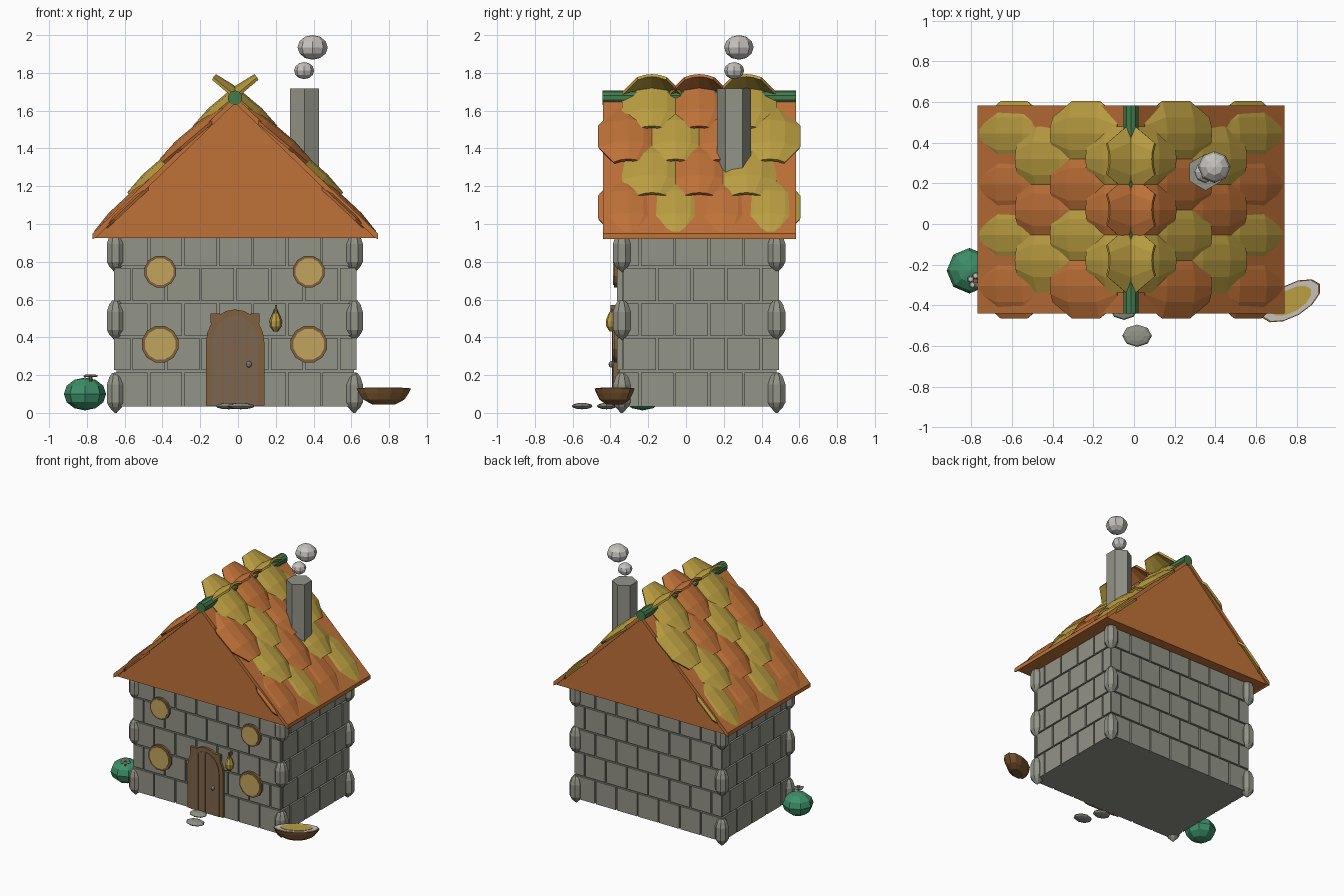
import bpy, bmesh, math
from mathutils import Matrix, Vector

if "Cube" in bpy.data.objects:
    bpy.data.objects.remove(bpy.data.objects["Cube"])

CX, CY = -0.015, 0.062          # house centre


def colour(name, hex_code):
    def lin(c):
        c /= 255
        return c / 12.92 if c <= 0.04045 else ((c + 0.055) / 1.055) ** 2.4
    m = bpy.data.materials.new(name)
    m.diffuse_color = [lin(int(hex_code[i:i + 2], 16)) for i in (0, 2, 4)] + [1]
    m.use_nodes = True
    m.node_tree.nodes["Principled BSDF"].inputs["Base Color"].default_value = m.diffuse_color
    return m


STONE = colour("stone_grey", "929387")
ORANGE = colour("roof_orange", "C07238")
GOLD = colour("golden_yellow", "BC9F42")
GREEN = colour("ridge_green", "437A4B")
DOOR = colour("door_brown", "7C654E")
FRAME = colour("frame_brown", "80603F")
PANE = colour("window_amber", "C2A45C")
TEAL = colour("gourd_green", "3C8F68")
PALE = colour("pale_grey", "C6C2BD")
BOWL = colour("bowl_brown", "7E5830")


def finish(name, bm, mat, fix=True):
    if fix:
        bmesh.ops.recalc_face_normals(bm, faces=bm.faces)
    me = bpy.data.meshes.new(name)
    bm.to_mesh(me)
    bm.free()
    me.materials.append(mat)
    ob = bpy.data.objects.new(name, me)
    bpy.context.collection.objects.link(ob)
    return ob


def add_box(bm, x0, x1, y0, y1, z0, z1):
    m = Matrix.Translation(((x0 + x1) / 2, (y0 + y1) / 2, (z0 + z1) / 2))
    bmesh.ops.create_cube(bm, size=1, matrix=m @ Matrix.Diagonal((x1 - x0, y1 - y0, z1 - z0, 1)))


def add_lathe(bm, profile, segs, loc, turn=0.0, scale=(1, 1, 1), rot=0.0):
    """Spin (radius, z) points into a closed solid."""
    m = Matrix.Translation(loc) @ Matrix.Rotation(rot, 4, 'Z') @ Matrix.Diagonal((*scale, 1))
    rings = []
    for r, z in profile:
        ang = [turn + 2 * math.pi * i / segs for i in range(segs)]
        rings.append([bm.verts.new(m @ Vector((r * math.cos(a), r * math.sin(a), z))) for a in ang])
    for a, b in zip(rings, rings[1:]):
        for i in range(segs):
            j = (i + 1) % segs
            bm.faces.new((a[i], a[j], b[j], b[i]))
    bm.faces.new(rings[0][::-1])
    bm.faces.new(rings[-1])


def add_ball(bm, loc, size, segs=8, rings=6):
    bmesh.ops.create_uvsphere(bm, u_segments=segs, v_segments=rings, radius=1,
                              matrix=Matrix.Translation(loc) @ Matrix.Diagonal((*size, 1)))


def add_plate(bm, pts, y0, y1):
    """Extrude an x-z outline from y0 to y1."""
    a = [bm.verts.new((x, y0, z)) for x, z in pts]
    b = [bm.verts.new((x, y1, z)) for x, z in pts]
    n = len(pts)
    bm.faces.new(a)
    bm.faces.new(b[::-1])
    for i in range(n):
        j = (i + 1) % n
        bm.faces.new((a[i], b[i], b[j], a[j]))


# Wall core and staggered bricks
X0, X1, Y0, Y1 = -0.657, 0.627, -0.365, 0.492
T, GAP, W = 0.014, 0.006, 0.183
bm = bmesh.new()
add_box(bm, X0 + T, X1 - T, Y0 + T, Y1 - T, 0.035, 0.95)
finish("wall_core", bm, STONE)
bm = bmesh.new()
rows = [0.035, 0.22, 0.403, 0.586, 0.772, 0.95]
for r in range(5):
    z0, z1 = rows[r] + (GAP if r else 0), rows[r + 1] - GAP
    for lo, hi, mid, along_x in ((X0, X1, CX, True), (Y0, Y1, 0.03, False)):
        shift = W / 2 if r % 2 == 0 else 0
        for k in range(-5, 6):
            a = max(lo, mid + k * W + shift) + GAP
            b = min(hi, mid + (k + 1) * W + shift) - GAP
            if b - a < 0.015:
                continue
            if along_x:
                add_box(bm, a, b, Y0, Y0 + 0.03, z0, z1)
                add_box(bm, a, b, Y1 - 0.03, Y1, z0, z1)
            else:
                add_box(bm, X0, X0 + 0.03, a, b, z0, z1)
                add_box(bm, X1 - 0.03, X1, a, b, z0, z1)
finish("wall_bricks", bm, STONE)

# Corner stones
bm = bmesh.new()
for x in (-0.648, 0.615):
    for y in (-0.34, 0.48):
        for z in (0.105, 0.49, 0.85):
            add_lathe(bm, [(0.006, -0.105), (0.036, -0.075), (0.05, -0.05), (0.05, 0.045),
                           (0.036, 0.085), (0.02, 0.105)], 8, (x, y, z), math.pi / 8)
finish("corner_stones", bm, STONE)

# Roof body and thin slope boards
bm = bmesh.new()
add_plate(bm, [(CX - 0.745, 0.925), (CX + 0.745, 0.925), (CX, 1.645)], -0.42, 0.57)
finish("gable_roof", bm, ORANGE)
bm = bmesh.new()
for s in (-1, 1):
    add_plate(bm, [(CX + s * 0.755, 0.92), (CX + s * 0.755, 0.95), (CX, 1.675), (CX, 1.64),
                   (CX + s * 0.735, 0.93)], -0.44, 0.582)
finish("roof_boards", bm, ORANGE)

# Arched octagonal roof tiles in staggered rows
tiles = {"golden_roof_tiles": (bmesh.new(), GOLD), "orange_roof_tiles": (bmesh.new(), ORANGE)}
HALF_W, HALF_L = 0.16, 0.213


def add_tile(bm, side, d, y, z, tilt):
    t = math.radians(tilt)
    along = Vector((-side * math.cos(t), 0, math.sin(t)))
    normal = Vector((side * math.sin(t), 0, math.cos(t)))
    grid = []
    for v, w, h in ((-1, 0.5, 0.022), (-0.42, 1, 0.04), (0.42, 1, 0.04), (1, 0.5, 0.022)):
        grid.append([bm.verts.new(Vector((CX + side * d, y + u * w * HALF_W, z))
                                  + along * (v * HALF_L) + normal * (h * k - 0.02))
                     for u, k in ((-1, 0), (-0.5, 0.75), (0, 1), (0.5, 0.75), (1, 0))])
    for a, b in zip(grid, grid[1:]):
        for i in range(4):
            f = bm.faces.new((a[i], a[i + 1], b[i + 1], b[i]))
            f.normal_update()
            if f.normal.z < 0:
                f.normal_flip()


for side in (-1, 1):
    for d, z, tilt, start, count in ((0.59, 1.105, 43, -0.305, 4), (0.41, 1.305, 41, -0.18, 3),
                                     (0.235, 1.48, 40, -0.305, 4), (0.06, 1.655, 40, -0.18, 3)):
        for i in range(count):
            gold = (i % 2 == 1) if count == 4 else (i % 2 == 0)
            key = "golden_roof_tiles" if gold else "orange_roof_tiles"
            add_tile(tiles[key][0], side, d, start + 0.25 * i, z, tilt)
for name, (bm, mat) in tiles.items():
    mod = finish(name, bm, mat, False).modifiers.new("thickness", 'SOLIDIFY')
    mod.thickness = 0.016
    mod.offset = -1

# Ridge pole
bm = bmesh.new()
bmesh.ops.create_cone(bm, cap_ends=True, segments=10, radius1=0.039, radius2=0.039, depth=1.024,
                      matrix=Matrix.Translation((CX, 0.071, 1.668)) @ Matrix.Rotation(math.pi / 2, 4, 'X'))
finish("ridge_pole", bm, GREEN)

# Chimney and smoke puffs
bm = bmesh.new()
add_lathe(bm, [(0.09, 1.15), (0.09, 1.718)], 6, (0.352, 0.255, 0), math.pi / 2)
finish("chimney", bm, STONE)
bm = bmesh.new()
add_ball(bm, (0.35, 0.255, 1.812), (0.053, 0.053, 0.045))
add_ball(bm, (0.395, 0.28, 1.935), (0.08, 0.078, 0.065))
finish("smoke_puffs", bm, PALE)

# Round windows
frames, panes = bmesh.new(), bmesh.new()
for x in (-0.412, 0.375):
    for z, r in ((0.748, 0.086), (0.363, 0.1)):
        ring = lambda q: [(x + q * math.cos((i + 0.5) * math.pi / 6),
                           z + q * math.sin((i + 0.5) * math.pi / 6)) for i in range(12)]
        add_plate(frames, ring(r), -0.382, -0.355)
        add_plate(panes, ring(r * 0.84), -0.387, -0.38)
finish("window_frames", frames, FRAME)
finish("window_panes", panes, PANE)


# Arched door with frame, plank strips and knob
def arch(half, spring, rise, base=0.04):
    pts = [(CX - half, base), (CX + half, base)]
    return pts + [(CX + half * math.cos(i * math.pi / 10), spring + rise * math.sin(i * math.pi / 10))
                  for i in range(11)]


bm = bmesh.new()
add_plate(bm, arch(0.155, 0.37, 0.178), -0.383, -0.35)
for s in (-1, 1):
    x = CX + s * 0.105
    add_box(bm, x - 0.025, x + 0.025, -0.385, -0.35, 0.475, 0.525)
finish("door_frame", bm, FRAME)
bm = bmesh.new()
add_plate(bm, arch(0.122, 0.37, 0.145), -0.388, -0.36)
finish("door", bm, DOOR)
bm = bmesh.new()
for x, top in ((-0.062, 0.49), (0, 0.505), (0.062, 0.49)):
    add_box(bm, CX + x - 0.004, CX + x + 0.004, -0.391, -0.38, 0.05, top)
finish("door_plank_seams", bm, FRAME)
bm = bmesh.new()
add_ball(bm, (0.058, -0.395, 0.257), (0.015, 0.015, 0.017))
finish("door_knob", bm, STONE)

# Hanging lantern
bm = bmesh.new()
add_lathe(bm, [(0.012, -0.055), (0.03, -0.03), (0.033, 0), (0.02, 0.035), (0.01, 0.05)], 8, (0.2, -0.392, 0.487))
finish("lantern", bm, GOLD)
bm = bmesh.new()
add_box(bm, 0.195, 0.206, -0.4, -0.35, 0.545, 0.572)
add_lathe(bm, [(0.02, 0.518), (0.007, 0.55)], 6, (0.2, -0.392, 0))
finish("lantern_hook", bm, FRAME)

# Stepping stones
bm = bmesh.new()
add_ball(bm, (0.015, -0.55, 0.036), (0.073, 0.055, 0.017))
add_ball(bm, (-0.05, -0.42, 0.036), (0.068, 0.052, 0.017))
finish("stepping_stones", bm, STONE)

# Green gourd with small blossom
bm = bmesh.new()
add_ball(bm, (-0.81, -0.23, 0.1), (0.112, 0.112, 0.087))
finish("gourd", bm, TEAL)
bm = bmesh.new()
for i in range(5):
    a = i * math.tau / 5 + 0.3
    add_ball(bm, (-0.78 + 0.025 * math.cos(a), -0.28 + 0.025 * math.sin(a), 0.196), (0.017, 0.017, 0.007), 6, 4)
finish("blossom_petals", bm, PALE)
bm = bmesh.new()
add_lathe(bm, [(0.008, 0.165), (0.012, 0.203)], 6, (-0.78, -0.28, 0))
finish("blossom_stem", bm, FRAME)

# Boat-shaped bowl, pale rim and golden filling
place = dict(segs=12, loc=(0.772, -0.378, 0), scale=(1, 0.48, 1), rot=math.radians(30))
for name, profile, mat in (
        ("bowl", [(0.07, 0.045), (0.125, 0.07), (0.152, 0.105), (0.165, 0.128)], BOWL),
        ("bowl_rim", [(0.155, 0.122), (0.155, 0.131)], PALE),
        ("bowl_filling", [(0.115, 0.125), (0.115, 0.134)], GOLD)):
    bm = bmesh.new()
    add_lathe(bm, profile, **place)
    finish(name, bm, mat)
